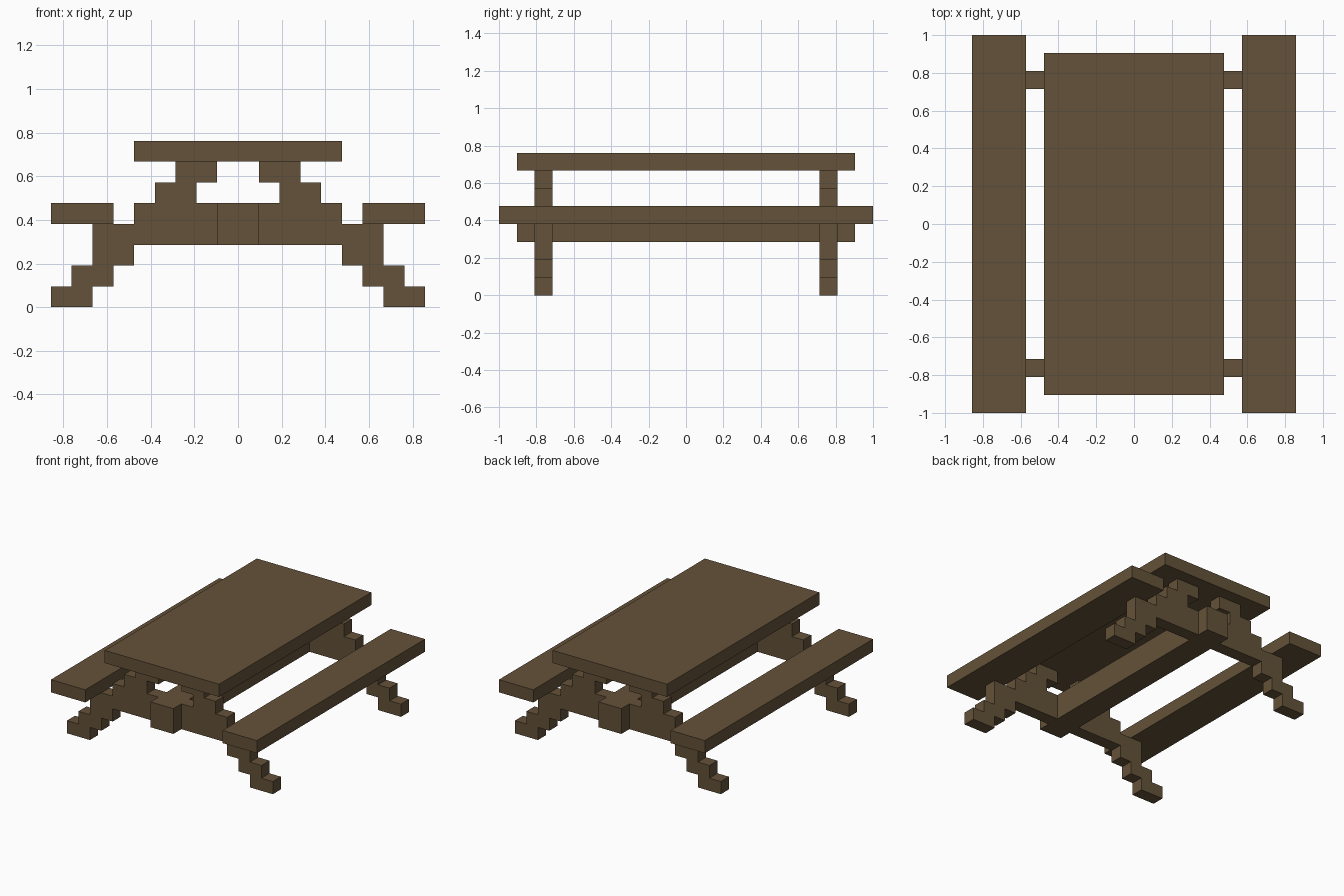
import bpy
import bmesh
from mathutils import Vector

cube = bpy.data.objects.get("Cube")
if cube:
    bpy.data.objects.remove(cube, do_unlink=True)

U = 2 / 21  # one block of the stepped design

wood = bpy.data.materials.new("brown wood")
wood.use_nodes = True
colour = (0.127, 0.084, 0.041, 1)
wood.diffuse_color = colour
wood.node_tree.nodes["Principled BSDF"].inputs["Base Color"].default_value = colour


def finish(name, bm):
    bmesh.ops.recalc_face_normals(bm, faces=bm.faces[:])
    mesh = bpy.data.meshes.new(name)
    bm.to_mesh(mesh)
    bm.free()
    mesh.materials.append(wood)
    obj = bpy.data.objects.new(name, mesh)
    bpy.context.collection.objects.link(obj)


def plank(name, x0, x1, half_length, z0, z1):
    bm = bmesh.new()
    bmesh.ops.create_cube(bm, size=1)
    size = Vector((x1 - x0, 2 * half_length, z1 - z0)) * U
    bmesh.ops.scale(bm, vec=size, verts=bm.verts[:])
    centre = Vector(((x0 + x1) / 2, 0, (z0 + z1) / 2)) * U
    bmesh.ops.translate(bm, vec=centre, verts=bm.verts[:])
    finish(name, bm)


def trestle(name, y0, y1):
    # Left half of the stepped outline, from the crossbar's underside to its top
    half = [(5, 3), (5, 2), (6, 2), (6, 1), (7, 1), (7, 0), (9, 0), (9, 1),
            (8, 1), (8, 2), (7, 2), (7, 4), (5, 4), (5, 5), (4, 5), (4, 6),
            (3, 6), (3, 7), (1, 7), (1, 6), (2, 6), (2, 5)]
    outline = half + [(-x, z) for x, z in reversed(half)]
    bm = bmesh.new()
    face = bm.faces.new([bm.verts.new((x * U, y0 * U, z * U)) for x, z in outline])
    result = bmesh.ops.extrude_face_region(bm, geom=[face], use_keep_orig=True)
    moved = [v for v in result["geom"] if isinstance(v, bmesh.types.BMVert)]
    bmesh.ops.translate(bm, vec=(0, (y1 - y0) * U, 0), verts=moved)
    finish(name, bm)


# Table top and the long beam joining the trestles
plank("table_top", -5, 5, 9.5, 7, 8)
plank("centre_beam", -1, 1, 9.5, 3, 5)

# Benches on both sides
plank("left_bench", 6, 9, 10.5, 4, 5)
plank("right_bench", -9, -6, 10.5, 4, 5)

# Stepped trestles at both ends
trestle("front_trestle", -8.5, -7.5)
trestle("back_trestle", 7.5, 8.5)
